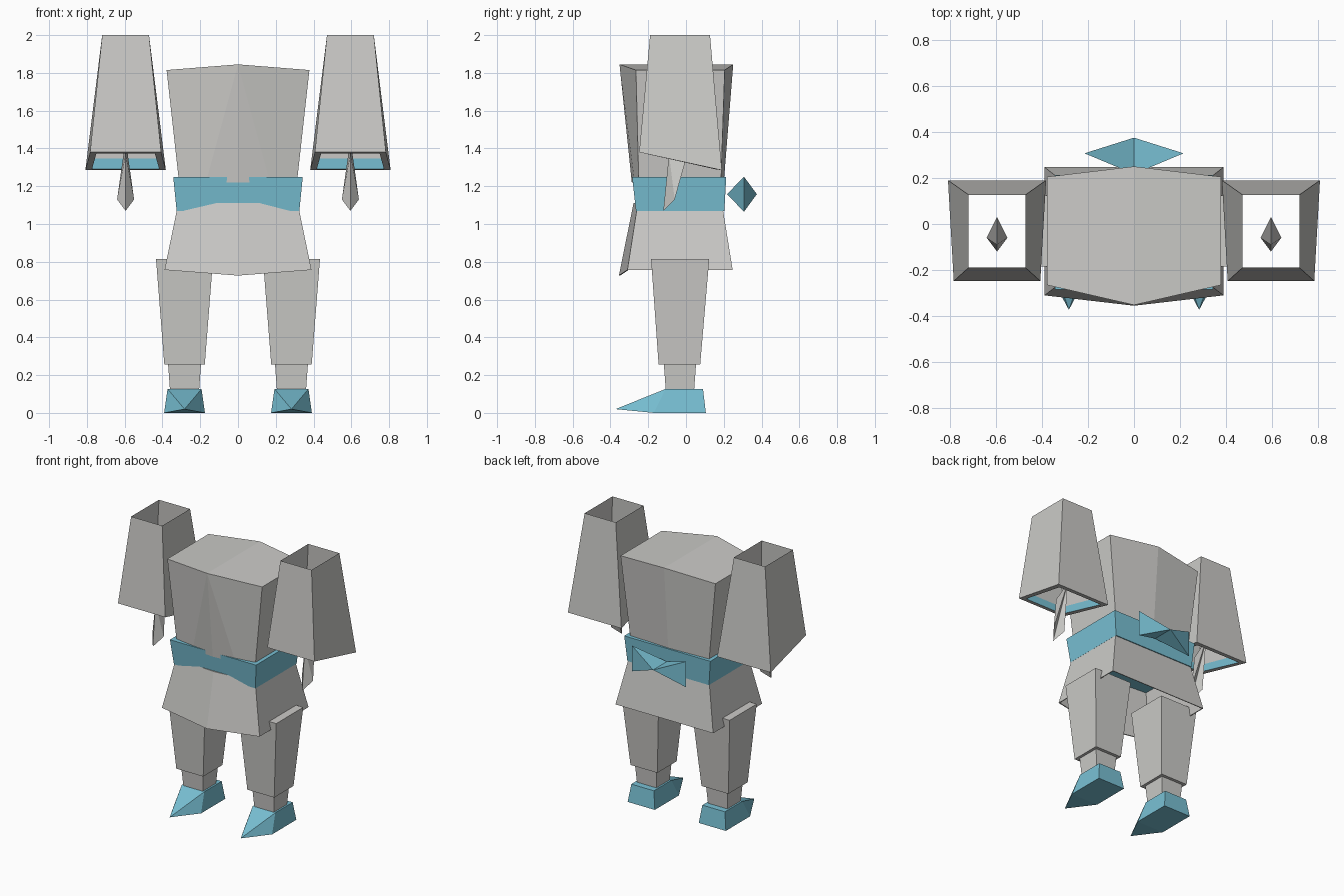
import bpy, bmesh

if "Cube" in bpy.data.objects:
    bpy.data.objects.remove(bpy.data.objects["Cube"], do_unlink=True)


def material(name, rgb):
    m = bpy.data.materials.new(name)
    m.use_nodes = True
    m.diffuse_color = (*rgb, 1)
    m.node_tree.nodes["Principled BSDF"].inputs["Base Color"].default_value = (*rgb, 1)
    return m


GREY = material("warm grey cloth", (0.60, 0.595, 0.575))
BLUE = material("light blue trim", (0.19, 0.53, 0.66))


def finish(name, bm, mats):
    bmesh.ops.recalc_face_normals(bm, faces=bm.faces)
    me = bpy.data.meshes.new(name)
    bm.to_mesh(me)
    bm.free()
    for m in mats:
        me.materials.append(m)
    ob = bpy.data.objects.new(name, me)
    bpy.context.collection.objects.link(ob)
    return ob


def solid(name, points, faces, mat):
    bm = bmesh.new()
    v = [bm.verts.new(p) for p in points]
    for f in faces:
        bm.faces.new([v[i] for i in f])
    return finish(name, bm, [mat])


def loft(name, rings, mats, closed_loop=False, blue_band=None):
    """Join rings of points; cap the ends, or join last ring to first."""
    bm = bmesh.new()
    loops = [[bm.verts.new(p) for p in r] for r in rings]
    n = len(loops[0])
    pairs = list(zip(loops, loops[1:]))
    if closed_loop:
        pairs.append((loops[-1], loops[0]))
    else:
        bm.faces.new(loops[0])
        bm.faces.new(loops[-1])
    for band, (a, b) in enumerate(pairs):
        for i in range(n):
            j = (i + 1) % n
            f = bm.faces.new((a[i], a[j], b[j], b[i]))
            f.material_index = int(band == blue_band)
    return finish(name, bm, mats)


def rect(cx, hx, y0, y1, z):
    return [(cx - hx, y0, z), (cx + hx, y0, z), (cx + hx, y1, z), (cx - hx, y1, z)]


def slant(cx, hx_front, hx_back, y0, y1, z_front, z_back):
    return [(cx - hx_front, y0, z_front), (cx + hx_front, y0, z_front),
            (cx + hx_back, y1, z_back), (cx - hx_back, y1, z_back)]


def mix(a, b, t):
    return [tuple(p + (q - p) * t for p, q in zip(u, v)) for u, v in zip(a, b)]


# Torso: ridge along the middle, pointed front and back
solid("torso",
      [(-.378, -.265, 1.815), (0, -.352, 1.845), (.378, -.265, 1.815),
       (.378, .205, 1.815), (0, .25, 1.845), (-.378, .205, 1.815),
       (-.312, -.25, 1.22), (-.17, -.272, 1.22), (0, -.287, 1.22), (.17, -.272, 1.22),
       (.312, -.25, 1.22), (.312, .185, 1.22), (0, .2, 1.22), (-.312, .185, 1.22)],
      [(0, 1, 4, 5), (1, 2, 3, 4), (0, 6, 7, 1), (1, 7, 8), (1, 8, 9), (1, 9, 10, 2),
       (2, 10, 11, 3), (3, 11, 12, 4), (4, 12, 13, 5), (5, 13, 6, 0),
       (6, 7, 8, 9, 10, 11, 12, 13)], GREY)

# Belt
loft("belt", [rect(0, .325, -.265, .203, 1.07), rect(0, .343, -.285, .213, 1.25)], [BLUE])


# Skirt: hollow, with a pointed front
def skirt_ring(hx, front, mid, back, z, z_mid):
    return [(-hx, front, z), (0, mid, z_mid), (hx, front, z), (hx, back, z), (-hx, back, z)]


loft("skirt",
     [skirt_ring(.316, -.255, -.278, .19, 1.11, 1.11),
      skirt_ring(.389, -.31, -.355, .247, .757, .727),
      skirt_ring(.383, -.304, -.348, .241, .757, .727),
      skirt_ring(.308, -.247, -.27, .182, 1.11, 1.11)], [GREY], closed_loop=True)

# Bow: two wedges meeting at the middle edge
solid("bow",
      [(0, .375, 1.158), (0, .217, 1.158), (-.215, .307, 1.25), (-.215, .307, 1.065),
       (0, .375, 1.158), (0, .217, 1.158), (.215, .307, 1.25), (.215, .307, 1.065)],
      [(0, 1, 2), (0, 1, 3), (0, 2, 3), (1, 2, 3),
       (4, 5, 6), (4, 5, 7), (4, 6, 7), (5, 6, 7)], BLUE)

for s, side in ((1, "left"), (-1, "right")):
    # Sleeve: hollow tube with a blue lining band at the cuff
    cx = s * .595
    top = rect(cx, .124, -.19, .127, 2)
    outer = slant(cx, .188, .213, -.248, .19, 1.38, 1.285)
    inner = slant(cx, .155, .178, -.213, .155, 1.373, 1.29)
    loft(side + "_sleeve", [top, outer, inner, mix(inner, top, .08)], [GREY, BLUE],
         closed_loop=True, blue_band=2)

    # Hand: pointed kite with a raised front ridge
    solid(side + "_hand",
          [(cx, .03, 1.45), (cx - .045, -.06, 1.13), (cx, -.12, 1.07),
           (cx + .045, -.06, 1.13), (cx, -.09, 1.37)],
          [(0, 1, 4), (1, 2, 4), (2, 3, 4), (3, 0, 4), (0, 1, 2), (0, 2, 3)], GREY)

    # Trouser leg and ankle
    lx = s * .283
    loft(side + "_trouser_leg",
         [rect(lx, .107, -.145, .075, .255), rect(lx, .151, -.185, .123, .815)], [GREY])
    loft(side + "_ankle",
         [rect(lx, .077, -.107, .043, .12), rect(lx, .087, -.117, .053, .256)], [GREY])

    # Shoe: block with a long pointed toe
    solid(side + "_shoe",
          rect(lx, .108, -.17, .105, 0) + rect(lx, .09, -.108, .09, .127) + [(lx, -.373, .02)],
          [(0, 1, 2, 3), (4, 5, 6, 7), (1, 2, 6, 5), (2, 3, 7, 6), (3, 0, 4, 7),
           (0, 1, 8), (1, 5, 8), (5, 4, 8), (4, 0, 8)], BLUE)
